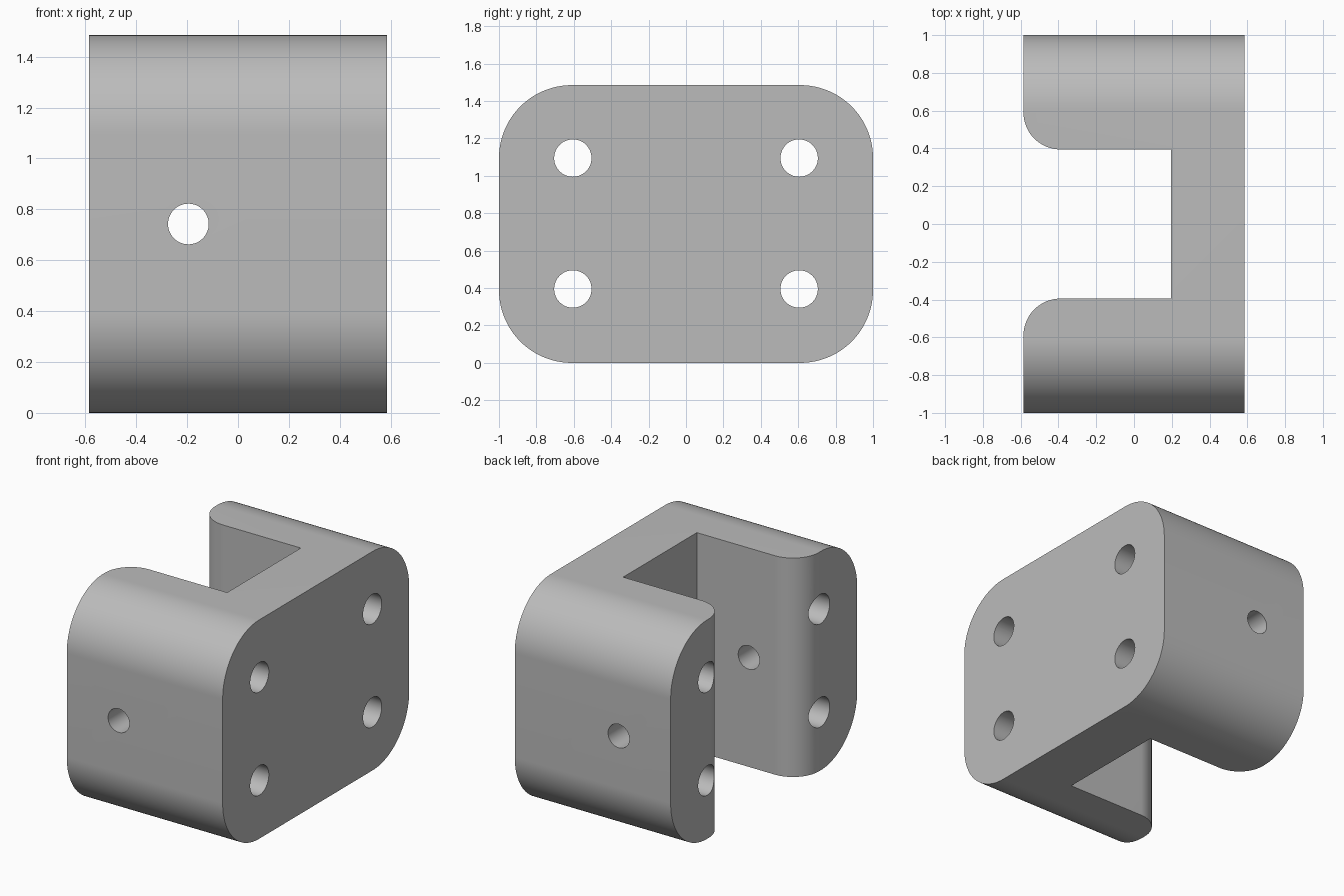
import bpy, bmesh
from math import sin, cos, pi
from mathutils import Vector

if "Cube" in bpy.data.objects:
    bpy.data.objects.remove(bpy.data.objects["Cube"], do_unlink=True)

HALF_X, HALF_Y, HEIGHT = 0.585, 1.0, 1.485
CORNER = 0.39              # rounded corners of the block
SLOT, LIP = 0.395, 0.195   # half width of the slot, radius of its mouth

grey = bpy.data.materials.new("plain grey")
grey.use_nodes = True
colour = (0.5, 0.5, 0.5, 1)
grey.diffuse_color = colour
grey.node_tree.nodes["Principled BSDF"].inputs["Base Color"].default_value = colour


def arc(u, v, r, start, end, steps=32):
    angles = [start + (end - start) * i / steps for i in range(steps + 1)]
    return [(u + r * cos(a), v + r * sin(a)) for a in angles]


def prism(name, points, direction):
    """Extrude a closed outline of 3D points along a direction."""
    bm = bmesh.new()
    face = bm.faces.new([bm.verts.new(p) for p in points])
    out = bmesh.ops.extrude_face_region(bm, geom=[face])
    moved = [g for g in out["geom"] if isinstance(g, bmesh.types.BMVert)]
    bmesh.ops.translate(bm, verts=moved, vec=Vector(direction))
    bmesh.ops.recalc_face_normals(bm, faces=bm.faces)
    mesh = bpy.data.meshes.new(name)
    bm.to_mesh(mesh)
    bm.free()
    mesh.materials.append(grey)
    obj = bpy.data.objects.new(name, mesh)
    bpy.context.collection.objects.link(obj)
    return obj


# Rounded block, outlined from the side
outline = []
for i, (sy, z) in enumerate([(1, HEIGHT - CORNER), (-1, HEIGHT - CORNER),
                             (-1, CORNER), (1, CORNER)]):
    outline += arc(sy * (HALF_Y - CORNER), z, CORNER, i * pi / 2, (i + 1) * pi / 2)
bracket = prism("clevis_bracket", [(-HALF_X, y, z) for y, z in outline],
                (2 * HALF_X, 0, 0))

# Slot with a flared, rounded mouth
lip = arc(LIP - HALF_X, SLOT + LIP, LIP, -pi / 2, -pi)
half = [(0.195, SLOT)] + lip + [(-0.8, SLOT + LIP)]
slot = half + [(x, -y) for x, y in reversed(half)]
cutters = [prism("slot_cutter", [(x, y, -0.2) for x, y in slot], (0, 0, HEIGHT + 0.4))]

# Four mounting holes through the back plate and arms
for y in (-0.605, 0.605):
    for z in (0.395, 1.095):
        ring = arc(y, z, 0.1, 0, 2 * pi, 48)[:-1]
        cutters.append(prism("mounting_hole_cutter", [(-1, a, b) for a, b in ring], (2, 0, 0)))

# Pin hole across both arms
ring = arc(-0.195, HEIGHT / 2, 0.08, 0, 2 * pi, 48)[:-1]
cutters.append(prism("pin_hole_cutter", [(a, -1.5, b) for a, b in ring], (0, 3, 0)))

bpy.context.view_layer.objects.active = bracket
for cutter in cutters:
    cut = bracket.modifiers.new(cutter.name, "BOOLEAN")
    cut.operation, cut.solver, cut.object = "DIFFERENCE", "EXACT", cutter
    bpy.ops.object.modifier_apply(modifier=cut.name)
    bpy.data.objects.remove(cutter, do_unlink=True)

# Smooth curves, sharp edges
bpy.ops.object.select_all(action="DESELECT")
bracket.select_set(True)
bpy.ops.object.shade_smooth_by_angle(angle=pi / 6)
